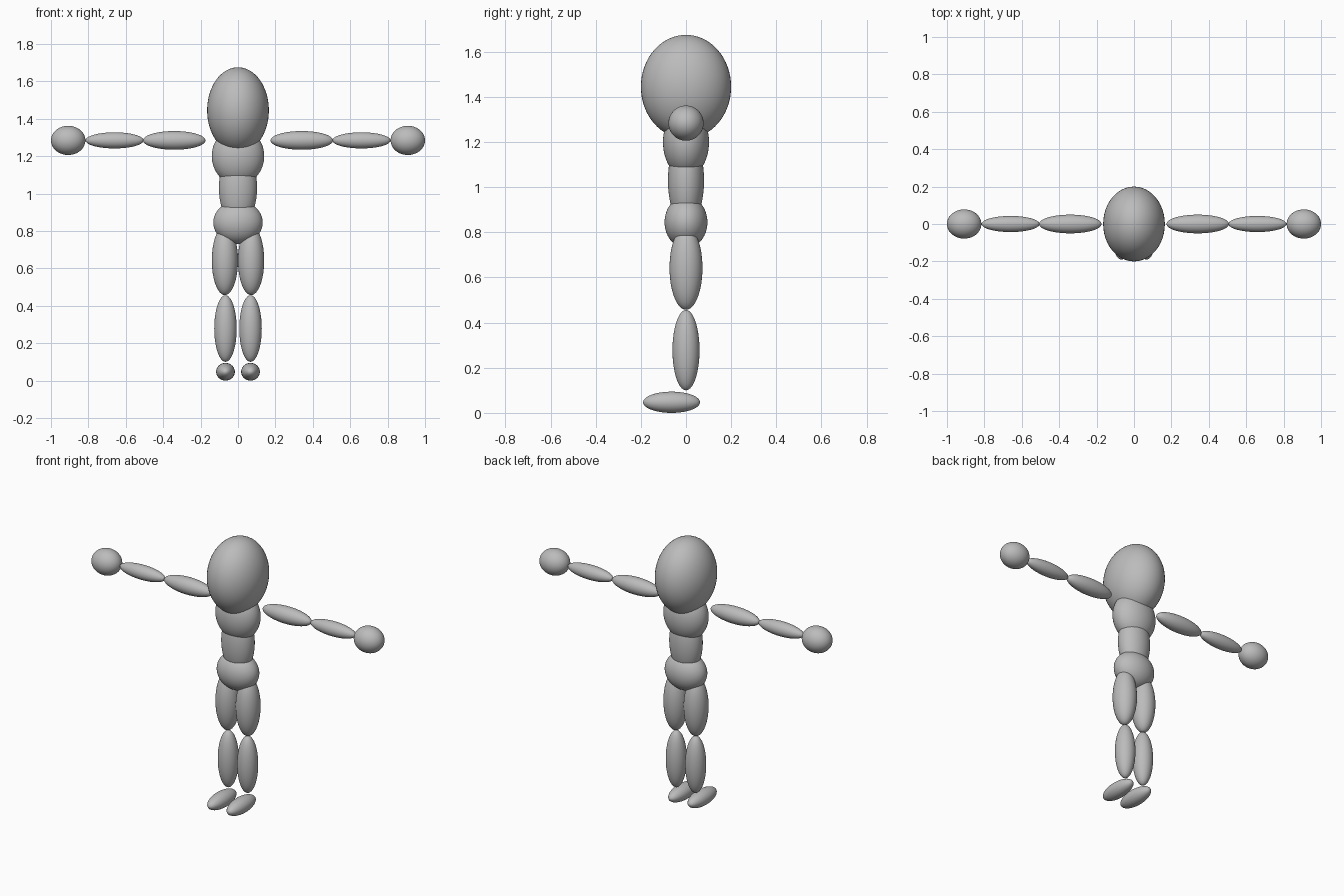
import bpy

cube = bpy.data.objects.get("Cube")
if cube:
    bpy.data.objects.remove(cube, do_unlink=True)

# One plain grey for the whole figure
grey = bpy.data.materials.new("plain grey")
grey.use_nodes = True
grey.diffuse_color = (0.5, 0.5, 0.5, 1)
grey.node_tree.nodes["Principled BSDF"].inputs["Base Color"].default_value = grey.diffuse_color


def ellipsoid(name, center, radii):
    """Smooth ellipsoid given its centre and its three half-widths."""
    bpy.ops.mesh.primitive_uv_sphere_add(segments=48, ring_count=32, radius=1, location=center)
    ob = bpy.context.object
    ob.name = name
    ob.scale = radii
    bpy.ops.object.transform_apply(location=False, rotation=False, scale=True)
    bpy.ops.object.shade_smooth()
    ob.data.materials.append(grey)
    return ob


def pair(name, center, radii):
    """The same ellipsoid on both sides of the body."""
    x, y, z = center
    for side, sign in (("left", 1), ("right", -1)):
        ellipsoid(f"{side}_{name}", (sign * x, y, z), radii)


# Head and torso
ellipsoid("head", (0, 0, 1.445), (0.165, 0.2, 0.23))
ellipsoid("chest", (0, 0, 1.2), (0.14, 0.102, 0.155))
ellipsoid("abdomen", (0, 0, 1.03), (0.102, 0.08, 0.2))
ellipsoid("pelvis", (0, 0, 0.845), (0.132, 0.095, 0.115))

# Arms stretched out sideways
ARM_Z = 1.284
pair("upper_arm", (0.341, 0, ARM_Z), (0.167, 0.05, 0.05))
pair("forearm", (0.66, 0, ARM_Z), (0.155, 0.043, 0.043))
pair("hand", (0.908, 0, ARM_Z), (0.092, 0.078, 0.078))

# Legs and forward-pointing feet
pair("thigh", (0.07, 0, 0.642), (0.07, 0.073, 0.185))
pair("shin", (0.067, 0, 0.278), (0.06, 0.06, 0.178))
pair("foot", (0.067, -0.064, 0.047), (0.05, 0.126, 0.047))
